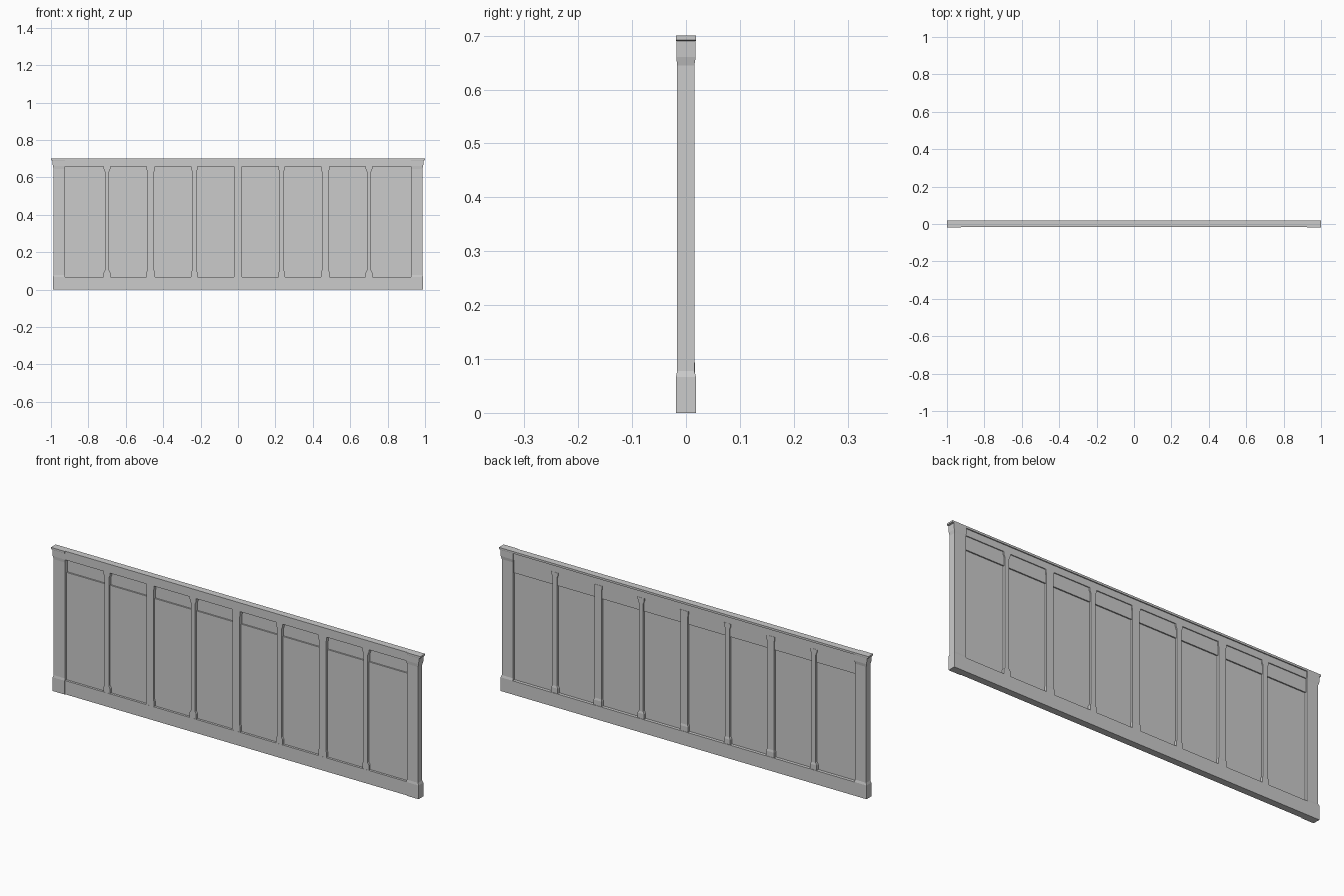
import bpy, bmesh

if "Cube" in bpy.data.objects:
    bpy.data.objects.remove(bpy.data.objects["Cube"])


def finish(name, bm):
    bmesh.ops.recalc_face_normals(bm, faces=bm.faces)
    mesh = bpy.data.meshes.new(name)
    bm.to_mesh(mesh)
    bm.free()
    ob = bpy.data.objects.new(name, mesh)
    bpy.context.collection.objects.link(ob)
    return ob


def box(name, x, y, z):
    bm = bmesh.new()
    bmesh.ops.create_cube(bm, size=1)
    for v in bm.verts:
        v.co = [r[0] + (c + 0.5) * (r[1] - r[0]) for c, r in zip(v.co, (x, y, z))]
    return finish(name, bm)


def loft(name, rings):
    """Stack rectangles given as (z, x0, x1, y0, y1)."""
    bm = bmesh.new()
    loops = [[bm.verts.new(p) for p in ((a, c, z), (b, c, z), (b, d, z), (a, d, z))]
             for z, a, b, c, d in rings]
    for lo, hi in zip(loops, loops[1:]):
        for i in range(4):
            j = (i + 1) % 4
            bm.faces.new((lo[i], lo[j], hi[j], hi[i]))
    bm.faces.new(loops[0])
    bm.faces.new(loops[-1])
    return finish(name, bm)


BOTTOM, TOP, LEDGE = 0.067, 0.657, 0.592
EDGE = 0.925

# End posts with plinth, shaft and flared capital
for side, label in ((-1, "left"), (1, "right")):
    def ring(z, outer, front, back):
        xs = sorted((side * EDGE, side * outer))
        return (z, xs[0], xs[1], front, back)
    loft(label + "_end_post", [
        ring(0, 0.99, -0.0185, 0.0185), ring(0.067, 0.99, -0.0185, 0.0185),
        ring(0.078, 0.986, -0.0165, 0.0155), ring(0.645, 0.986, -0.0165, 0.0155),
        ring(0.660, 0.990, -0.0180, 0.0180), ring(0.690, 0.992, -0.0180, 0.0180),
        ring(0.692, 1.0, -0.0185, 0.0185), ring(0.70, 1.0, -0.0185, 0.0185)])

# Base rail, top rail and cap strip between the posts
loft("base_rail", [(0, -EDGE, EDGE, -0.0150, 0.0185),
                   (BOTTOM, -EDGE, EDGE, -0.0150, 0.0185)])
box("top_rail", (-EDGE, EDGE), (-0.0145, 0.0135), (TOP, 0.692))
box("top_cap", (-EDGE, EDGE), (-0.0150, 0.0185), (0.690, 0.70))

# Uprights: wide and narrow alternate, each with a foot and a head
for i in range(-3, 4):
    wide = i % 2 == 0
    x = i * 0.2335
    half, extra = (0.019, 0.003) if wide else (0.0115, 0.006)
    foot = half + extra
    y = (-0.0145, 0.0145)
    loft("wide_upright" if wide else "narrow_upright", [
        (BOTTOM, x - foot, x + foot, y[0], 0.0165),
        (0.092, x - foot, x + foot, y[0], 0.0165),
        (0.102, x - half, x + half, *y),
        (0.630, x - half, x + half, *y),
        (0.645, x - foot, x + foot, *y),
        (TOP, x - foot, x + foot, *y)])

# Recessed infill: lower panel in front, upper panel set back
box("lower_panel", (-EDGE, EDGE), (-0.004, 0.003), (BOTTOM, LEDGE))
box("upper_panel", (-EDGE, EDGE), (0.003, 0.009), (LEDGE, TOP))
